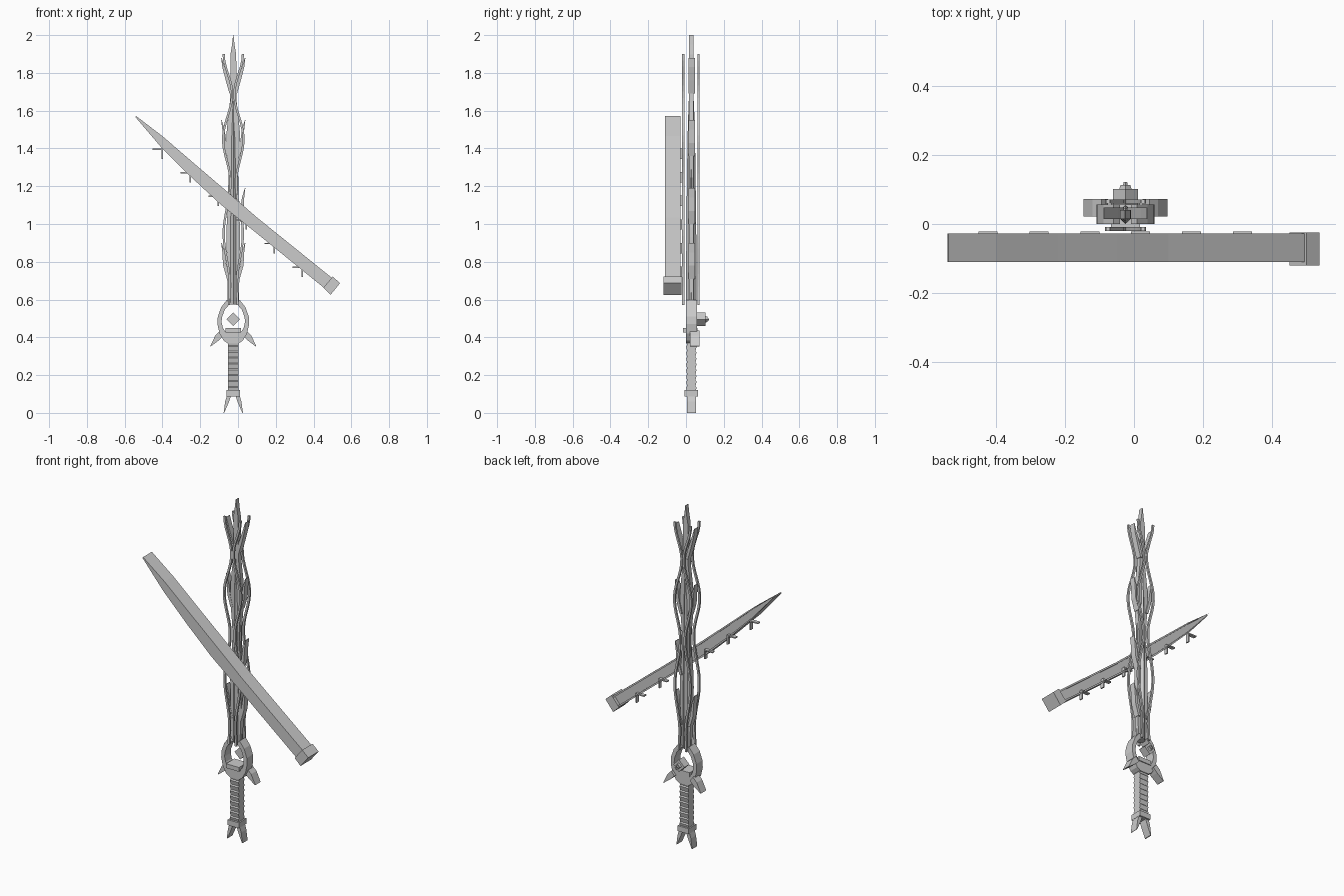
import bpy, bmesh, math

if "Cube" in bpy.data.objects:
    bpy.data.objects.remove(bpy.data.objects["Cube"])

CX = -0.025   # sword centre line
grey = bpy.data.materials.new("plain grey")
grey.diffuse_color = (0.6, 0.6, 0.6, 1)
grey.use_nodes = True
grey.node_tree.nodes["Principled BSDF"].inputs["Base Color"].default_value = grey.diffuse_color


def finish(name, bm):
    bmesh.ops.recalc_face_normals(bm, faces=bm.faces)
    me = bpy.data.meshes.new(name)
    bm.to_mesh(me)
    bm.free()
    me.materials.append(grey)
    ob = bpy.data.objects.new(name, me)
    bpy.context.collection.objects.link(ob)
    return ob


def band(name, a, b, y0, y1):
    """Solid strip between two xz outlines, thick from y0 to y1."""
    bm = bmesh.new()
    rows = [[bm.verts.new(p) for p in ((ax, y0, az), (bx, y0, bz), (bx, y1, bz), (ax, y1, az))]
            for (ax, az), (bx, bz) in zip(a, b)]
    for r, s in zip(rows, rows[1:]):
        for i in range(4):
            j = (i + 1) % 4
            bm.faces.new((r[i], r[j], s[j], s[i]))
    bm.faces.new(rows[0])
    bm.faces.new(rows[-1])
    return finish(name, bm)


def box(name, x0, x1, y0, y1, z0, z1):
    return band(name, [(x0, z0), (x0, z1)], [(x1, z0), (x1, z1)], y0, y1)


def side(pts, s):
    return [(CX + s * x, z) for x, z in pts]


def loft(name, rings):
    """Join rings of equal point count."""
    bm = bmesh.new()
    rs = [[bm.verts.new(p) for p in r] for r in rings]
    n = len(rs[0])
    for r, s in zip(rs, rs[1:]):
        for i in range(n):
            j = (i + 1) % n
            bm.faces.new((r[i], r[j], s[j], s[i]))
    bm.faces.new(rs[0])
    bm.faces.new(rs[-1])
    return finish(name, bm)


def ease(knots, z):
    for (z0, v0), (z1, v1) in zip(knots, knots[1:]):
        if z <= z1 + 1e-6:
            t = (z - z0) / (z1 - z0)
            return v0 + (v1 - v0) * (0.5 - 0.5 * math.cos(math.pi * t))
    return knots[-1][1]


# Blade: flat core plus a diamond ridge body
core = [(0.575, 0.028), (0.75, 0.033), (0.95, 0.036), (1.2, 0.022), (1.45, 0.036),
        (1.7, 0.016), (1.88, 0.016), (2.0, 0.001)]
zs = [0.575 + i * (2.0 - 0.575) / 28 for i in range(29)]
half = [(ease(core, z), z) for z in zs]
band("blade_core", side(half, -1), side(half, 1), 0.015, 0.041)
loft("blade_ridge", [[(CX - w, 0.028, z), (CX, 0.028 - d, z), (CX + w, 0.028, z), (CX, 0.028 + d, z)]
                     for z, w, d in ((0.575, 0.03, 0.028), (1.0, 0.028, 0.026),
                                     (1.45, 0.025, 0.02), (1.65, 0.008, 0.014))])

# Four waving vine strands, front and back
wave = [(0.57, 0.022), (0.68, 0.018), (0.95, 0.05), (1.22, 0.014), (1.45, 0.053),
        (1.69, 0.005), (1.9, 0.05)]
vz = [0.57 + i * 1.33 / 40 for i in range(41)]
for s in (-1, 1):
    inner = [(ease(wave, z) - 0.005, z) for z in vz]
    outer = [(ease(wave, z) + 0.007, z) for z in vz]
    for label, y0 in (("front", -0.02), ("back", 0.06)):
        band(f"vine_{label}", side(inner, s), side(outer, s), y0, y0 + 0.011)

# Thorn branches leaving the blade
for s, tips in ((-1, (0.9, 1.55, 1.88)), (1, (0.9, 1.19, 1.55, 1.88))):
    for z in tips:
        w = min(ease(core, z - 0.17), 0.03)
        a = [(w - 0.012, z - 0.19), (w + 0.006, z - 0.12), (0.046, z - 0.05), (0.061, z)]
        b = [(w + 0.004, z - 0.19), (w + 0.024, z - 0.12), (0.058, z - 0.05), (0.064, z)]
        band("thorn", side(a, s), side(b, s), 0.014, 0.048)

# Guard ring halves and downward spikes
r_out = [(0.028, 0.368), (0.05, 0.382), (0.073, 0.42), (0.084, 0.47), (0.082, 0.51), (0.064, 0.56), (0.034, 0.598)]
r_in = [(0.028, 0.425), (0.042, 0.43), (0.055, 0.45), (0.062, 0.48), (0.06, 0.505), (0.046, 0.545), (0.016, 0.58)]
spike_a = [(0.07, 0.435), (0.095, 0.41), (0.122, 0.353)]
spike_b = [(0.05, 0.41), (0.075, 0.385), (0.119, 0.352)]
for s in (-1, 1):
    band("guard_ring", side(r_in, s), side(r_out, s), 0.0, 0.057)
    band("guard_spike", side(spike_a, s), side(spike_b, s), 0.022, 0.072)
box("guard_collar", CX - 0.042, CX + 0.042, -0.016, 0.062, 0.425, 0.45)
box("guard_base", CX - 0.03, CX + 0.03, 0.0, 0.057, 0.368, 0.425)

# Diamond gem with a small stud
def diamond(r, y):
    return [(CX + r, y, 0.495), (CX, y, 0.495 + r), (CX - r, y, 0.495), (CX, y, 0.495 - r)]

loft("gem", [diamond(0.036, y) for y in (0.055, 0.102)])
loft("gem_stud", [diamond(0.018, 0.102), diamond(0.014, 0.113)])
loft("gem_point", [diamond(0.007, 0.113), diamond(0.005, 0.122)])

# Grip: stacked flared segments
rings = []
for i in range(9):
    z = 0.11 + i * 0.031
    for zz, d in ((z, 0.022), (z + 0.025, 0.028)):
        rings.append([(CX - 0.028, 0.028 - d, zz), (CX + 0.028, 0.028 - d, zz),
                      (CX + 0.028, 0.028 + d, zz), (CX - 0.028, 0.028 + d, zz)])
loft("grip", rings)

# Pommel collar and prongs
box("pommel_collar", CX - 0.036, CX + 0.036, -0.008, 0.063, 0.088, 0.12)
for s in (-1, 1):
    band("pommel_prong", side([(0.012, 0.09), (0.022, 0.06), (0.047, 0.002)], s),
         side([(0.034, 0.09), (0.043, 0.06), (0.051, 0.0)], s), 0.004, 0.052)

# Scabbard: tapering shell with raised back rims
up = [(-0.54, 1.572), (-0.4, 1.465), (-0.22, 1.31), (-0.05, 1.165), (0.1, 1.035), (0.497, 0.715)]
lo = [(-0.543, 1.566), (-0.41, 1.41), (-0.254, 1.254), (-0.095, 1.106), (0.063, 0.98), (0.46, 0.658)]
def mix(t):
    return [(a[0] + (b[0] - a[0]) * t, a[1] + (b[1] - a[1]) * t) for a, b in zip(up, lo)]

band("scabbard_body", up, lo, -0.11, -0.042)
band("scabbard_upper_rim", up, mix(0.14), -0.042, -0.028)
band("scabbard_lower_rim", mix(0.86), lo, -0.042, -0.028)
band("scabbard_cap", [(0.501, 0.722), (0.54, 0.687)], [(0.452, 0.662), (0.49, 0.625)], -0.12, -0.024)

# Row of thin L-shaped chevrons on the scabbard back
for k in range(6):
    x, z = -0.397 + 0.148 * k, 1.4 - 0.125 * k
    t = 0.007
    band("chevron", [(x - 0.055, z), (x, z), (x, z - 0.055)],
         [(x - 0.055, z - t), (x - t, z - t), (x - t, z - 0.055)], -0.043, -0.022)
